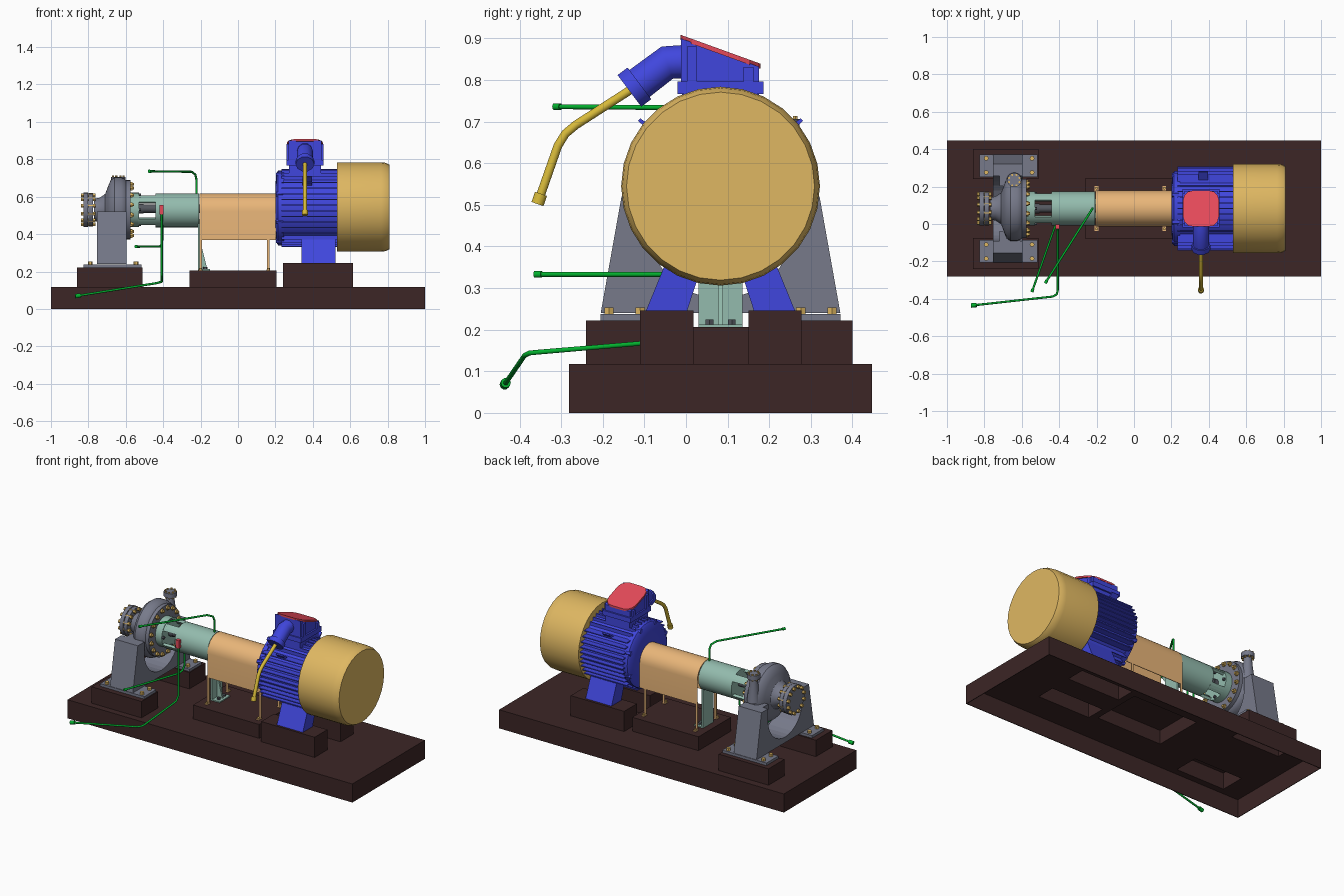
import bpy, bmesh, math
from mathutils import Vector

if "Cube" in bpy.data.objects:
    bpy.data.objects.remove(bpy.data.objects["Cube"])

CY = 0.083          # y of the machine axis
PZ, MZ = 0.53, 0.54  # pump and motor axis heights

def mat(name, r, g, b):
    m = bpy.data.materials.new(name)
    m.diffuse_color = [((c / 255) ** 2.2) for c in (r, g, b)] + [1]
    m.use_nodes = True
    m.node_tree.nodes["Principled BSDF"].inputs["Base Color"].default_value = m.diffuse_color
    return m

BROWN = mat("brown", 62, 42, 42)
GOLD = mat("gold", 222, 182, 98)
BLUE = mat("blue", 66, 72, 220)
TEAL = mat("teal", 146, 186, 172)
ORANGE = mat("orange", 232, 180, 120)
GREY = mat("grey", 118, 121, 137)
DARK = mat("dark_steel", 85, 88, 95)
GREEN = mat("green", 10, 175, 50)
RED = mat("red", 228, 75, 90)
YELLOW = mat("yellow", 215, 185, 60)

def finish(name, bm, m, smooth=True):
    bmesh.ops.recalc_face_normals(bm, faces=bm.faces)
    me = bpy.data.meshes.new(name)
    bm.to_mesh(me)
    bm.free()
    ob = bpy.data.objects.new(name, me)
    bpy.context.collection.objects.link(ob)
    if m:
        me.materials.append(m)
    if smooth:
        bpy.ops.object.select_all(action='DESELECT')
        ob.select_set(True)
        bpy.context.view_layer.objects.active = ob
        bpy.ops.object.shade_smooth_by_angle(angle=math.radians(32))
    return ob

def axis_map(axis, a, u, v):
    return {'x': (a, u, v), 'y': (u, a, v), 'z': (u, v, a)}[axis]

def add_loft(bm, rings):
    rows = [[bm.verts.new(p) for p in ring] for ring in rings]
    n = len(rows[0])
    for r0, r1 in zip(rows, rows[1:]):
        for i in range(n):
            bm.faces.new((r0[i], r0[(i + 1) % n], r1[(i + 1) % n], r1[i]))
    bm.faces.new(rows[0])
    bm.faces.new(rows[-1])

def prism(name, axis, lo, hi, pts, m, smooth=False):
    bm = bmesh.new()
    add_loft(bm, [[axis_map(axis, a, u, v) for u, v in pts] for a in (lo, hi)])
    return finish(name, bm, m, smooth)

def box(name, x0, x1, y0, y1, z0, z1, m):
    return prism(name, 'z', z0, z1, [(x0, y0), (x1, y0), (x1, y1), (x0, y1)], m)

def circle(cu, cv, r, n, ph=0.0):
    return [(cu + r * math.cos(ph + 2 * math.pi * i / n), cv + r * math.sin(ph + 2 * math.pi * i / n)) for i in range(n)]

def lathe(name, axis, cu, cv, prof, m, n=28):
    bm = bmesh.new()
    add_loft(bm, [[axis_map(axis, a, u, v) for u, v in circle(cu, cv, r, n)] for a, r in prof])
    return finish(name, bm, m)

def bolts(name, axis, spots, lo, hi, r, m):
    bm = bmesh.new()
    for u, v in spots:
        add_loft(bm, [[axis_map(axis, a, p, q) for p, q in circle(u, v, r, 6)] for a in (lo, hi)])
    return finish(name, bm, m, False)

def tube(name, pts, r, m):
    cu = bpy.data.curves.new(name, 'CURVE')
    cu.dimensions = '3D'
    cu.bevel_depth, cu.bevel_resolution, cu.use_fill_caps = r, 3, True
    sp = cu.splines.new('POLY')
    sp.points.add(len(pts) - 1)
    for p, co in zip(sp.points, pts):
        p.co = (*co, 1)
    ob = bpy.data.objects.new(name, cu)
    bpy.context.collection.objects.link(ob)
    cu.materials.append(m)

def pipe(name, pts, r, m, knob_r, knob_len):
    tube(name, pts, r, m)
    a, b = Vector(pts[-1]), Vector(pts[-2])
    tube(name + "_end", [a, a + (b - a).normalized() * knob_len], knob_r, m)

def mirror_y(y):
    return 2 * CY - y

def cut(ob, cutter):
    md = ob.modifiers.new("cut", 'BOOLEAN')
    md.operation, md.object, md.solver = 'DIFFERENCE', cutter, 'EXACT'

# hollow base tray with hollow pads, open underneath
def hollow_cutter(name, x0, x1, y0, y1, z0, z1):
    t = 0.004
    c = box(name, x0 + t, x1 - t, y0 + t, y1 - t, z0, z1 - t, None)
    c.hide_render = True
    c.hide_set(True)
    return c

base = box("base_tray", -1, 1, -0.281, 0.447, 0, 0.118, BROWN)
cut(base, hollow_cutter("base_cutter", -1, 1, -0.281, 0.447, -0.05, 0.118))
pads = [("pump_pad_front", -0.86, -0.51, -0.24, -0.075, 0.222), ("pump_pad_back", -0.86, -0.51, 0.241, 0.4, 0.222),
        ("middle_pad", -0.26, 0.205, -0.08, 0.246, 0.206),
        ("motor_pad_front", 0.24, 0.615, -0.11, 0.018, 0.246), ("motor_pad_back", 0.24, 0.615, 0.15, 0.278, 0.246)]
for nm, x0, x1, y0, y1, z1 in pads:
    pad = box(nm, x0, x1, y0, y1, 0.118, z1, BROWN)
    c = hollow_cutter(nm + "_cutter", x0, x1, y0, y1, 0.06, z1)
    cut(base, c)
    cut(pad, c)

# pump pedestal: a tapered yoke with a round saddle, on two foot plates
saddle = [(CY + 0.173 * math.cos(a), 0.448 + 0.173 * math.sin(a)) for a in [-math.pi * i / 16 for i in range(17)]]
prism("pump_pedestal", 'x', -0.755, -0.595,
      [(0.371, 0.24), (0.321, 0.52), (0.256, 0.52)] + saddle + [(-0.09, 0.52), (-0.155, 0.52), (-0.205, 0.24)], GREY)
for nm, y0, y1 in (("foot_plate_front", -0.205, -0.085), ("foot_plate_back", 0.251, 0.371)):
    box(nm, -0.825, -0.515, y0, y1, 0.222, 0.238, GREY)
bolts("foot_bolts", 'z', [(x, y) for x in (-0.79, -0.545) for y in (-0.185, -0.11, 0.276, 0.351)], 0.238, 0.253, 0.013, GOLD)

# pump casing, suction nozzle and flanges
lathe("pump_casing", 'x', CY, PZ, [(-0.77, 0.06), (-0.74, 0.064), (-0.71, 0.085), (-0.695, 0.125), (-0.68, 0.16), (-0.66, 0.174),
      (-0.625, 0.174), (-0.605, 0.165), (-0.598, 0.158), (-0.575, 0.158), (-0.575, 0.03)], GREY, 36)
lathe("suction_nozzle_flange", 'x', CY, PZ, [(-0.798, 0.09), (-0.775, 0.09)], GREY)
lathe("suction_cover_flange", 'x', CY, PZ, [(-0.826, 0.05), (-0.826, 0.092), (-0.802, 0.092)], GREY)
ring = circle(CY, PZ, 0.08, 12, 0.26)
bolts("suction_bolts", 'x', ring, -0.84, -0.762, 0.011, GOLD)
bolts("casing_bolts", 'x', circle(CY, PZ, 0.14, 16, 0.2), -0.575, -0.565, 0.014, GOLD)
bolts("casing_studs", 'x', circle(CY, PZ, 0.14, 16, 0.2), -0.565, -0.556, 0.008, GOLD)
for nm, s in (("casing_lug_front", -1), ("casing_lug_back", 1)):
    ys = sorted((CY + s * 0.12, CY + s * 0.19))
    box(nm, -0.72, -0.61, *ys, 0.485, 0.52, GREY)

# discharge nozzle beside the casing
lathe("discharge_nozzle", 'z', -0.64, 0.235, [(0.53, 0.04), (0.64, 0.026), (0.675, 0.024), (0.678, 0.038), (0.706, 0.038), (0.706, 0.02)], GREY, 20)
bolts("discharge_bolts", 'z', circle(-0.64, 0.235, 0.03, 8, 0.39), 0.67, 0.713, 0.006, GOLD)

# bearing housing: flange, four window arms and cylinder
lathe("bearing_flange", 'x', CY, PZ, [(-0.575, 0.092), (-0.53, 0.092)], TEAL)
bolts("bearing_flange_bolts", 'x', circle(CY, PZ, 0.08, 8, 0), -0.53, -0.518, 0.009, DARK)
for k in range(4):
    a0 = math.radians(45 + 90 * k)
    ang = [a0 + math.radians(d) for d in (-15, -5, 5, 15)]
    pts = [(CY + 0.091 * math.cos(a), PZ - 0.003 + 0.091 * math.sin(a)) for a in ang]
    pts += [(CY + 0.074 * math.cos(a), PZ - 0.003 + 0.074 * math.sin(a)) for a in reversed(ang)]
    prism("bearing_arm_%d" % k, 'x', -0.535, -0.435, pts, TEAL)
lathe("bearing_housing", 'x', CY, PZ - 0.003, [(-0.44, 0.04), (-0.44, 0.091), (-0.208, 0.091), (-0.208, 0.03)], TEAL)
box("bearing_support", -0.215, -0.203, 0.03, 0.136, 0.206, 0.48, TEAL)
prism("support_gusset", 'y', CY - 0.006, CY + 0.006, [(-0.203, 0.37), (-0.203, 0.206), (-0.163, 0.206)], TEAL)
box("support_foot", -0.215, -0.15, 0.03, 0.136, 0.206, 0.213, TEAL)
bolts("support_bolts", 'z', [(-0.175, 0.056), (-0.175, 0.11)], 0.213, 0.224, 0.011, DARK)

# shaft with gland and coupling hubs
lathe("shaft", 'x', CY, PZ + 0.006, [(-0.6, 0.018), (-0.53, 0.018), (-0.53, 0.026), (-0.505, 0.026), (-0.505, 0.022), (-0.44, 0.022),
      (-0.06, 0.022), (-0.06, 0.055), (0.06, 0.055), (0.06, 0.022), (0.23, 0.022)], DARK, 20)

# coupling guard: open-bottomed arch on four legs
def arch(r):
    return [(CY - r, 0.369)] + [(CY - r * math.cos(a), 0.522 + r * math.sin(a)) for a in [math.pi * i / 16 for i in range(17)]] + [(CY + r, 0.369)]
prism("coupling_guard", 'x', -0.205, 0.203, arch(0.096) + arch(0.092)[::-1], ORANGE, True)
for nm, s in (("front", -1), ("back", 1)):
    for side, x in (("left", -0.2), ("right", 0.162)):
        ys = sorted((CY + s * 0.09, CY + s * 0.096))
        box("guard_leg_%s_%s" % (nm, side), x - 0.007, x + 0.007, *ys, 0.206, 0.385, ORANGE)
        ys = sorted((CY + s * 0.09, CY + s * 0.12))
        box("guard_foot_%s_%s" % (nm, side), x - 0.01, x + 0.01, *ys, 0.206, 0.211, ORANGE)
bolts("guard_bolts", 'z', [(x, CY + s * 0.109) for x in (-0.2, 0.162) for s in (-1, 1)], 0.211, 0.22, 0.008, GOLD)

# motor body with horizontal and vertical cooling fins
lathe("motor_body", 'x', CY, MZ, [(0.2, 0.12), (0.205, 0.185), (0.215, 0.2), (0.245, 0.2), (0.245, 0.194), (0.535, 0.194)], BLUE, 32)
bm = bmesh.new()
for z in [-0.135 + 0.03 * i for i in range(10)]:
    w = math.sqrt(0.226 ** 2 - z ** 2)
    add_loft(bm, [[(x, y, zz) for y, zz in ((CY - w, MZ + z - .003), (CY + w, MZ + z - .003), (CY + w, MZ + z + .003), (CY - w, MZ + z + .003))] for x in (0.232, 0.53)])
for y in [-0.12 + 0.03 * i for i in range(9)]:
    w = math.sqrt(0.208 ** 2 - y ** 2)
    add_loft(bm, [[(x, CY + y + d, MZ + e) for d, e in ((-.003, -w), (.003, -w), (.003, w), (-.003, w))] for x in (0.232, 0.53)])
finish("motor_fins", bm, BLUE, False)
bolts("motor_end_bolts", 'x', circle(CY, MZ, 0.19, 8, 0.39), 0.203, 0.24, 0.014, BLUE)
for nm, f in (("front", lambda y: y), ("back", mirror_y)):
    prism("motor_foot_" + nm, 'x', 0.34, 0.522, [(f(-0.096), 0.246), (f(0.003), 0.246), (f(0.04), 0.36), (f(-0.045), 0.37)], BLUE)
    prism("lifting_eye_" + nm, 'x', 0.345, 0.395, [(f(-0.11), 0.708), (f(-0.115), 0.702), (f(-0.06), 0.65), (f(-0.05), 0.665)], BLUE)
lathe("fan_cover", 'x', CY, 0.545, [(0.53, 0.2), (0.53, 0.239), (0.765, 0.239), (0.79, 0.236), (0.81, 0.226)], GOLD, 28)

# terminal box with sloping lid
TX = 0.358
box("terminal_neck", TX - 0.085, TX + 0.085, -0.01, 0.176, 0.68, 0.775, BLUE)
box("terminal_flange", TX - 0.098, TX + 0.098, -0.02, 0.186, 0.766, 0.796, BLUE)
prism("terminal_box", 'x', TX - 0.088, TX + 0.088, [(-0.012, 0.79), (0.176, 0.79), (0.176, 0.832), (-0.012, 0.9)], BLUE)
lid = [(max(-.096, min(.096, u)), max(-.096, min(.096, v))) for u, v in circle(0, 0, 0.113, 24, 0.13)]
bm = bmesh.new()
add_loft(bm, [[(TX + u, 0.083 + v, 0.866 - 0.362 * v + h) for u, v in lid] for h in (-0.004, 0.008)])
finish("terminal_lid", bm, RED, False)
for sx in (-1, 1):
    for y in (0.015, 0.15):
        z = 0.896 - 0.362 * y
        box("lid_clamp_%d_%d" % (sx, y * 100), TX + sx * 0.088 - 0.012, TX + sx * 0.088 + 0.012, y - 0.012, y + 0.012, 0.796, z - 0.01, BLUE)

# cable entry elbow and power cable
tube("cable_elbow", [(TX, 0.02, 0.845), (TX, -0.045, 0.842), (TX, -0.13, 0.778)], 0.043, BLUE)
tube("cable_gland", [(TX, -0.112, 0.792), (TX, -0.136, 0.774)], 0.05, BLUE)
pipe("power_cable", [(TX, -0.12, 0.785), (TX, -0.265, 0.692), (TX, -0.29, 0.671), (TX, -0.308, 0.642), (TX, -0.357, 0.502)], 0.011, YELLOW, 0.016, 0.026)

# green sensor lines and the red sensor block
pipe("upper_line", [(-0.222, 0.083, 0.6), (-0.222, 0.083, 0.69), (-0.228, 0.073, 0.718), (-0.247, 0.043, 0.733), (-0.475, -0.317, 0.736)], 0.006, GREEN, 0.0085, 0.018)
pipe("lower_line", [(-0.405, 0.04, 0.47), (-0.405, 0.04, 0.37), (-0.409, 0.028, 0.345), (-0.418, 0.0, 0.333), (-0.546, -0.364, 0.333)], 0.006, GREEN, 0.0085, 0.018)
pipe("drain_line", [(-0.408, -0.016, 0.52), (-0.408, -0.016, 0.2), (-0.408, -0.04, 0.173), (-0.408, -0.355, 0.146), (-0.413, -0.376, 0.144),
     (-0.435, -0.388, 0.138), (-0.87, -0.436, 0.068)], 0.006, GREEN, 0.012, 0.028)
box("sensor_block", -0.421, -0.397, -0.026, 0.002, 0.505, 0.555, RED)
